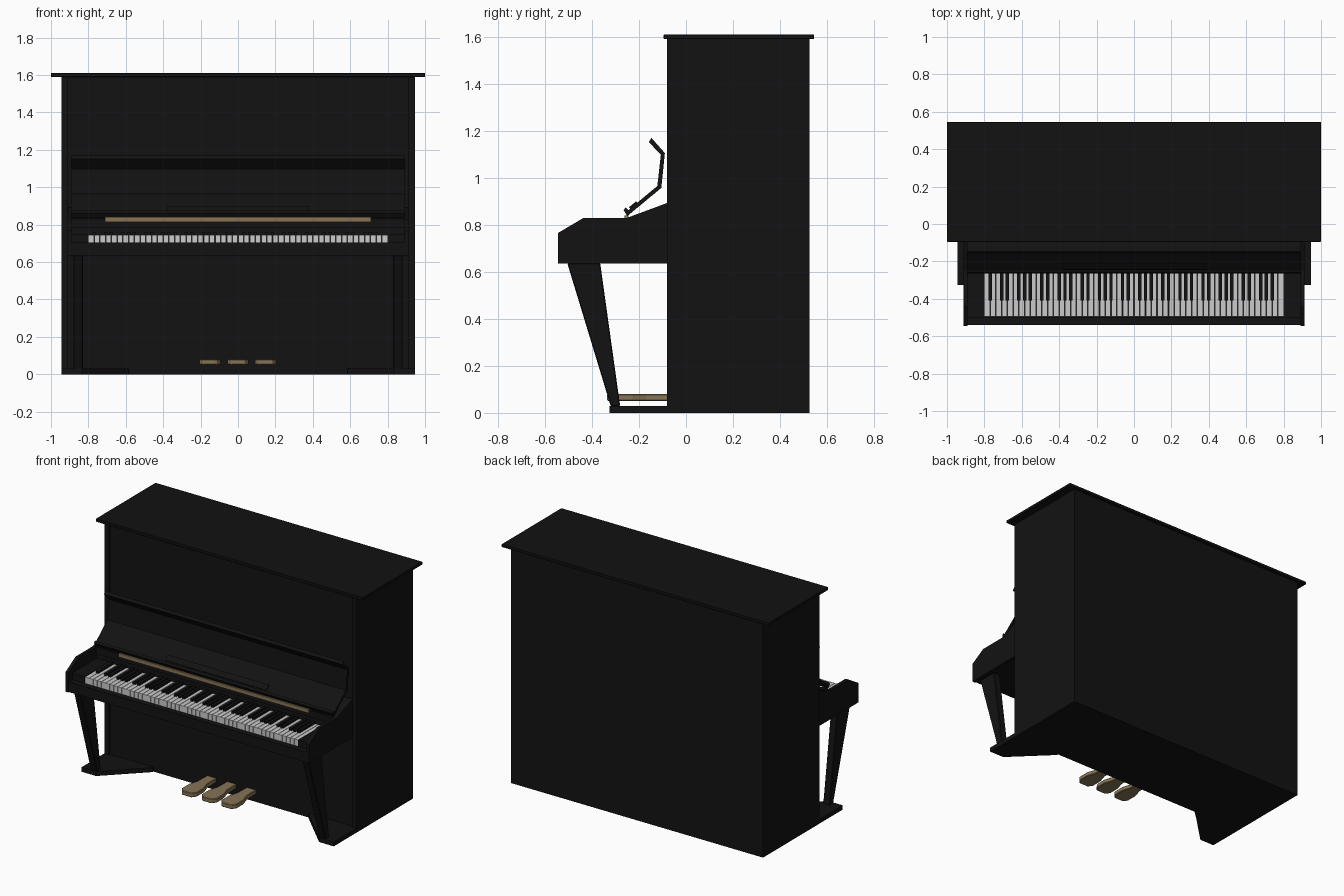
import bpy, bmesh
from mathutils import Vector

if "Cube" in bpy.data.objects:
    bpy.data.objects.remove(bpy.data.objects["Cube"])


def mat(name, c):
    m = bpy.data.materials.new(name)
    m.diffuse_color = (*c, 1)
    m.use_nodes = True
    m.node_tree.nodes["Principled BSDF"].inputs["Base Color"].default_value = m.diffuse_color
    return m


BLACK = mat("black_lacquer", (0.006, 0.006, 0.006))
WHITE = mat("ivory", (0.6, 0.6, 0.6))
BRASS = mat("brass", (0.24, 0.175, 0.09))


def finish(name, bm, m, bevel=0):
    bmesh.ops.recalc_face_normals(bm, faces=bm.faces)
    me = bpy.data.meshes.new(name)
    bm.to_mesh(me)
    bm.free()
    ob = bpy.data.objects.new(name, me)
    bpy.context.collection.objects.link(ob)
    me.materials.append(m)
    if bevel:
        b = ob.modifiers.new("bevel", 'BEVEL')
        b.width, b.segments = bevel, 1
    return ob


def add_box(bm, x0, x1, y0, y1, z0, z1):
    r = bmesh.ops.create_cube(bm, size=1)
    for v in r["verts"]:
        v.co = Vector(((x0 + x1) / 2 + v.co.x * (x1 - x0),
                       (y0 + y1) / 2 + v.co.y * (y1 - y0),
                       (z0 + z1) / 2 + v.co.z * (z1 - z0)))


def box(name, x0, x1, y0, y1, z0, z1, m=BLACK, bevel=0):
    bm = bmesh.new()
    add_box(bm, x0, x1, y0, y1, z0, z1)
    return finish(name, bm, m, bevel)


def prism(name, pts, a, b, axis='x', m=BLACK, bevel=0):
    """Extrude a yz profile along x, or an xy outline along z."""
    bm = bmesh.new()
    if axis == 'x':
        f = bm.faces.new([bm.verts.new((a, p, q)) for p, q in pts])
        step = Vector((b - a, 0, 0))
    else:
        f = bm.faces.new([bm.verts.new((p, q, a)) for p, q in pts])
        step = Vector((0, 0, b - a))
    r = bmesh.ops.extrude_face_region(bm, geom=[f], use_keep_orig=True)
    bmesh.ops.translate(bm, vec=step,
                        verts=[g for g in r["geom"] if isinstance(g, bmesh.types.BMVert)])
    return finish(name, bm, m, bevel)


# Case: body, side panels and lid
box("case_body", -0.91, 0.91, -0.07, 0.525, 0, 1.59)
box("lid", -1, 1, -0.095, 0.545, 1.59, 1.61, bevel=0.002)

# Mirrored side parts
arm = [(-0.545, 0.635), (-0.545, 0.765), (-0.435, 0.83),
       (-0.25, 0.83), (-0.08, 0.893), (-0.06, 0.893), (-0.06, 0.635)]
leg = [(-0.505, 0.637), (-0.365, 0.637), (-0.28, 0.028), (-0.32, 0.028)]
for side, s in (("left", -1), ("right", 1)):
    x = sorted((0.91 * s, 0.945 * s))
    box("side_panel_" + side, *x, -0.08, 0.525, 0, 1.59)
    prism("key_arm_" + side, arm, 0.89 * s, 0.912 * s)
    x = sorted((0.8 * s, 0.89 * s))
    box("key_block_" + side, *x, -0.5, -0.24, 0.66, 0.75)
    prism("front_leg_" + side, leg, 0.83 * s, 0.88 * s, bevel=0.004)
    toe = [(0.945 * s, -0.06), (0.945 * s, -0.325), (0.835 * s, -0.325),
           (0.585 * s, -0.08), (0.585 * s, -0.06)]
    prism("toe_block_" + side, toe, 0, 0.03, 'z')

# Keybed, front rail and block behind the keys
box("key_bed", -0.89, 0.89, -0.535, -0.06, 0.64, 0.68)
box("key_slip", -0.89, 0.89, -0.54, -0.5, 0.636, 0.705)
prism("name_board", [(-0.24, 0.67), (-0.24, 0.785), (-0.25, 0.785), (-0.25, 0.83),
                     (-0.08, 0.888), (-0.06, 0.888), (-0.06, 0.67)], -0.89, 0.89)

# Open folded fallboard with lip, hinge strip and music ledge
fall = [(-0.25, 0.837), (-0.105, 0.957), (-0.09, 1.105), (-0.147, 1.17),
        (-0.158, 1.152), (-0.107, 1.098), (-0.122, 0.965), (-0.246, 0.862),
        (-0.256, 0.875), (-0.265, 0.862)]
prism("fallboard", fall, -0.893, 0.893)
box("brass_hinge", -0.71, 0.71, -0.262, -0.245, 0.815, 0.84, BRASS)
prism("music_ledge", [(-0.235, 0.868), (-0.242, 0.875), (-0.212, 0.9), (-0.205, 0.892)],
      -0.38, 0.38)

# Keys: 52 white, black ones between all but B-C and E-F
whites, blacks = bmesh.new(), bmesh.new()
w = 1.6 / 52
for i in range(52):
    x = -0.8 + i * w
    add_box(whites, x + 0.0015, x + w - 0.0015, -0.495, -0.235, 0.69, 0.745)
    if i % 7 in (0, 2, 3, 5, 6) and i < 51:
        add_box(blacks, x + w - 0.009, x + w + 0.009, -0.41, -0.235, 0.72, 0.76)
finish("white_keys", whites, WHITE)
finish("black_keys", blacks, BLACK)

# Three pedals with a narrow stem and a chamfered paddle
half = [(0.035, -0.06), (0.038, -0.17), (0.057, -0.23), (0.057, -0.305), (0.035, -0.335)]
for n, c in (("left", -0.15), ("middle", 0), ("right", 0.147)):
    outline = [(c + x, y) for x, y in half] + [(c - x, y) for x, y in reversed(half)]
    prism("pedal_" + n, outline, 0.05, 0.08, 'z', BRASS, 0.004)
